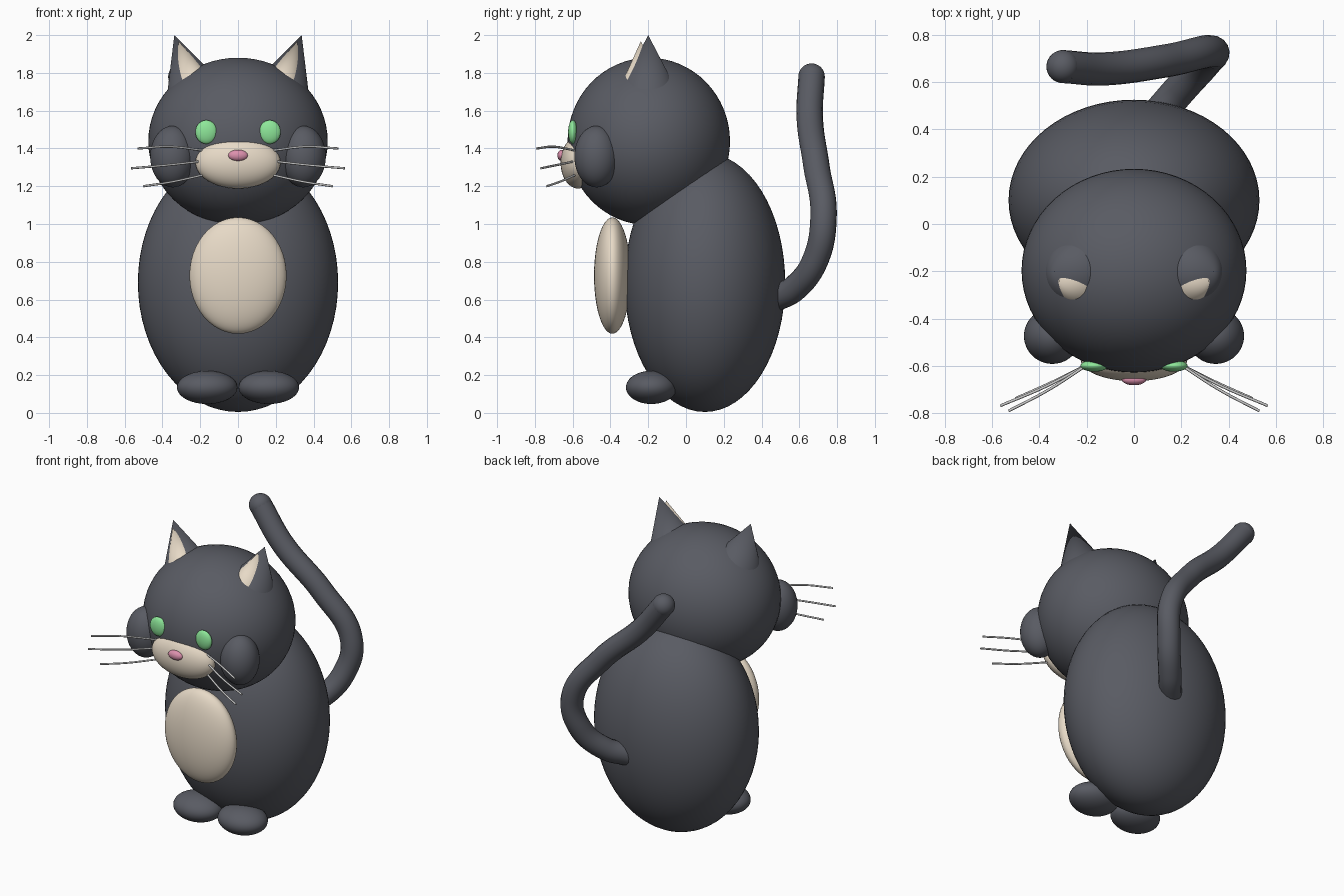
import bpy, math

if "Cube" in bpy.data.objects:
    bpy.data.objects.remove(bpy.data.objects["Cube"])


def material(name, rgb):
    m = bpy.data.materials.new(name)
    m.diffuse_color = (*rgb, 1)
    m.use_nodes = True
    m.node_tree.nodes["Principled BSDF"].inputs["Base Color"].default_value = m.diffuse_color
    return m


FUR = material("dark_fur", (0.10, 0.105, 0.125))
CREAM = material("cream", (0.80, 0.70, 0.57))
GREEN = material("green", (0.27, 0.80, 0.32))
PINK = material("pink", (0.72, 0.28, 0.42))
PALE = material("pale", (0.75, 0.75, 0.75))


def finish(ob, name, mat):
    ob.name = name
    ob.data.materials.append(mat)
    return ob


def ellipsoid(name, loc, radii, mat, seg=48):
    bpy.ops.mesh.primitive_uv_sphere_add(segments=seg, ring_count=seg // 2, radius=1, location=loc)
    ob = bpy.context.object
    ob.scale = radii
    bpy.ops.object.shade_smooth()
    return finish(ob, name, mat)


def cone(name, tip, radius, length, tilt, mat):
    # cone with its tip at a given point, leaning sideways by tilt
    loc = (tip[0] - math.sin(tilt) * length / 2, tip[1], tip[2] - math.cos(tilt) * length / 2)
    bpy.ops.mesh.primitive_cone_add(vertices=48, radius1=radius, radius2=0, depth=length,
                                    location=loc, rotation=(0, tilt, 0))
    ob = bpy.context.object
    bpy.ops.object.shade_smooth_by_angle()
    return finish(ob, name, mat)


def tube(name, points, radius, mat, res=6):
    cu = bpy.data.curves.new(name, 'CURVE')
    cu.dimensions = '3D'
    cu.bevel_depth = radius
    cu.bevel_resolution = res
    cu.resolution_u = 12
    cu.use_fill_caps = True
    sp = cu.splines.new('BEZIER')
    sp.bezier_points.add(len(points) - 1)
    for bp, p in zip(sp.bezier_points, points):
        bp.co = p
        bp.handle_left_type = bp.handle_right_type = 'AUTO'
    ob = bpy.data.objects.new(name, cu)
    bpy.context.collection.objects.link(ob)
    return finish(ob, name, mat)


# body, head and belly patch
ellipsoid("body", (0, 0.10, 0.69), (0.53, 0.425, 0.685), FUR, 64)
ellipsoid("head", (0, -0.197, 1.437), (0.475, 0.43, 0.443), FUR, 64)
ellipsoid("belly", (0, -0.39, 0.727), (0.257, 0.097, 0.308), CREAM)

# muzzle and nose
ellipsoid("muzzle", (0, -0.572, 1.325), (0.225, 0.092, 0.137), CREAM)
ellipsoid("nose", (0, -0.657, 1.363), (0.052, 0.024, 0.03), PINK, 32)

# paired parts
for side, s in (("left", -1), ("right", 1)):
    ellipsoid(side + "_cheek", (s * 0.345, -0.473, 1.357), (0.12, 0.118, 0.163), FUR)
    ellipsoid(side + "_eye", (s * 0.168, -0.599, 1.487), (0.058, 0.025, 0.063), GREEN, 32)
    ellipsoid(side + "_foot", (s * 0.163, -0.183, 0.135), (0.16, 0.135, 0.088), FUR)
    cone(side + "_ear", (s * 0.337, -0.2, 2.0), 0.175, 0.36, s * math.radians(19), FUR)
    cone(side + "_inner_ear", (s * 0.315, -0.239, 1.968), 0.11, 0.26, s * math.radians(19), CREAM)
    whiskers = (
        ((0.19, -0.59, 1.39), (0.36, -0.70, 1.409), (0.53, -0.79, 1.40)),
        ((0.19, -0.59, 1.332), (0.37, -0.685, 1.312), (0.565, -0.768, 1.295)),
        ((0.19, -0.59, 1.258), (0.35, -0.67, 1.223), (0.50, -0.737, 1.20)),
    )
    for i, pts in enumerate(whiskers):
        tube(f"{side}_whisker_{i + 1}", [(s * x, y, z) for x, y, z in pts], 0.006, PALE, 2)

# tail with a rounded tip
tail = [(0.10, 0.46, 0.60), (0.20, 0.575, 0.66), (0.30, 0.685, 0.81), (0.325, 0.728, 1.03),
        (0.14, 0.69, 1.31), (-0.13, 0.655, 1.57), (-0.30, 0.665, 1.78)]
tube("tail", tail, 0.07, FUR)
ellipsoid("tail_base", tail[0], (0.07, 0.07, 0.07), FUR, 32)
ellipsoid("tail_tip", tail[-1], (0.07, 0.07, 0.07), FUR, 32)
